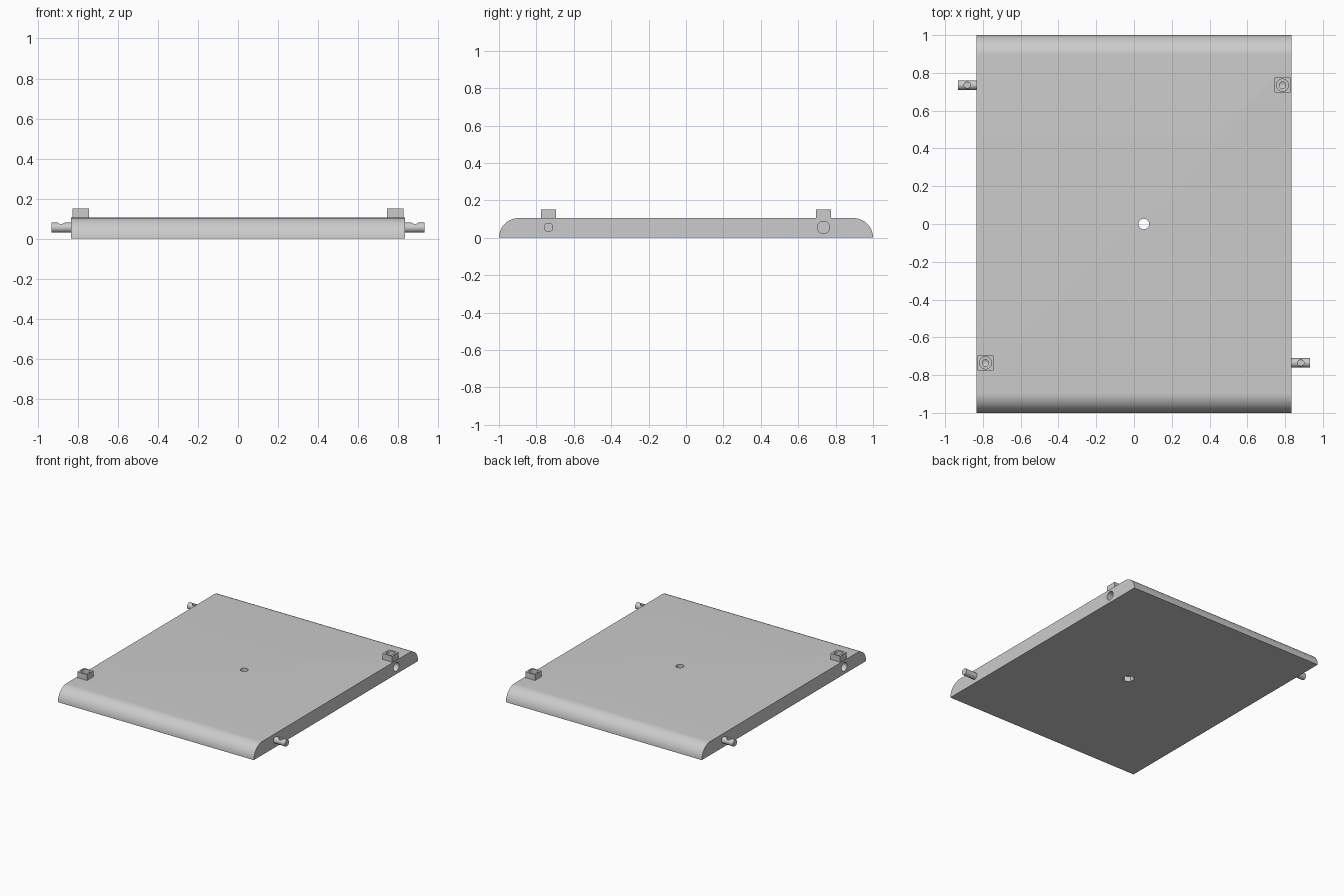
import bpy, bmesh, math

if "Cube" in bpy.data.objects:
    bpy.data.objects.remove(bpy.data.objects["Cube"])

HALF_W, HALF_L, TOP = 0.835, 1.0, 0.105   # plate half width, half length, height
FIT_Y, FIT_Z = 0.735, 0.055               # where pegs and sockets sit
BOSS_X, PEG_HOLE_X = 0.786, 0.883

grey = bpy.data.materials.new("light_grey")
grey.diffuse_color = (0.6, 0.6, 0.6, 1)
grey.use_nodes = True
grey.node_tree.nodes["Principled BSDF"].inputs["Base Color"].default_value = grey.diffuse_color


def finish(name, bm):
    me = bpy.data.meshes.new(name)
    bmesh.ops.recalc_face_normals(bm, faces=bm.faces)
    bm.to_mesh(me)
    bm.free()
    me.materials.append(grey)
    ob = bpy.data.objects.new(name, me)
    bpy.context.collection.objects.link(ob)
    return ob


def cylinder(name, r, start, end, axis="Z", sides=32):
    """Cylinder from one point to another along X or Z."""
    bpy.ops.mesh.primitive_cylinder_add(
        vertices=sides, radius=r, depth=math.dist(start, end),
        location=[(a + b) / 2 for a, b in zip(start, end)],
        rotation=(0, math.pi / 2 if axis == "X" else 0, 0))
    ob = bpy.context.object
    ob.name = name
    ob.data.materials.append(grey)
    return ob


def boolean(ob, other, op="DIFFERENCE"):
    bpy.context.view_layer.objects.active = ob
    m = ob.modifiers.new("bool", "BOOLEAN")
    m.operation, m.solver, m.object = op, "EXACT", other
    bpy.ops.object.modifier_apply(modifier=m.name)
    bpy.data.objects.remove(other)


# Plate: flat slab with quarter-round front and back edges
bm = bmesh.new()
steps = 16
arc = [(HALF_L - TOP + TOP * math.cos(a), TOP * math.sin(a))
       for a in (math.pi / 2 * i / steps for i in range(steps + 1))]
profile = arc + [(-y, z) for y, z in reversed(arc)]
face = bm.faces.new([bm.verts.new((-HALF_W, y, z)) for y, z in profile])
ext = bmesh.ops.extrude_face_region(bm, geom=[face])
bmesh.ops.translate(bm, vec=(2 * HALF_W, 0, 0),
                    verts=[v for v in ext["geom"] if isinstance(v, bmesh.types.BMVert)])
plate = finish("plate", bm)

# Mounting hole with a hexagonal nut pocket underneath
boolean(plate, cylinder("hole_cutter", 0.028, (0.052, 0, -0.1), (0.052, 0, 0.2)))
boolean(plate, cylinder("nut_cutter", 0.042, (0.052, 0, -0.05), (0.052, 0, 0.04), sides=6))

pegs = []
for s in (1, -1):
    x, y = s * BOSS_X, s * FIT_Y
    # Square boss on the top, at opposite corners
    bpy.ops.mesh.primitive_cube_add(size=1, location=(x, y, 0.115))
    boss = bpy.context.object
    boss.scale = (0.083, 0.08, 0.07)
    boolean(plate, boss, "UNION")
    # Stepped screw hole down into the side socket
    boolean(plate, cylinder("socket_cutter", 0.033, (s * 0.735, y, FIT_Z), (s * 0.9, y, FIT_Z), "X"))
    boolean(plate, cylinder("screw_cutter", 0.017, (x, y, FIT_Z), (x, y, 0.2)))
    boolean(plate, cylinder("head_cutter", 0.032, (x, y, 0.12), (x, y, 0.2)))
    # Peg at the facing corner, dimpled on top
    peg = cylinder("peg_right" if s > 0 else "peg_left", 0.025,
                   (s * 0.80, -y, FIT_Z), (s * 0.932, -y, FIT_Z), "X")
    px = s * PEG_HOLE_X
    boolean(peg, cylinder("dimple_cutter", 0.017, (px, -y, FIT_Z), (px, -y, 0.2)))
    pegs.append(peg)

for ob in [plate] + pegs:
    bpy.ops.object.select_all(action="DESELECT")
    ob.select_set(True)
    bpy.context.view_layer.objects.active = ob
    bpy.ops.object.shade_smooth_by_angle(angle=math.radians(30))
